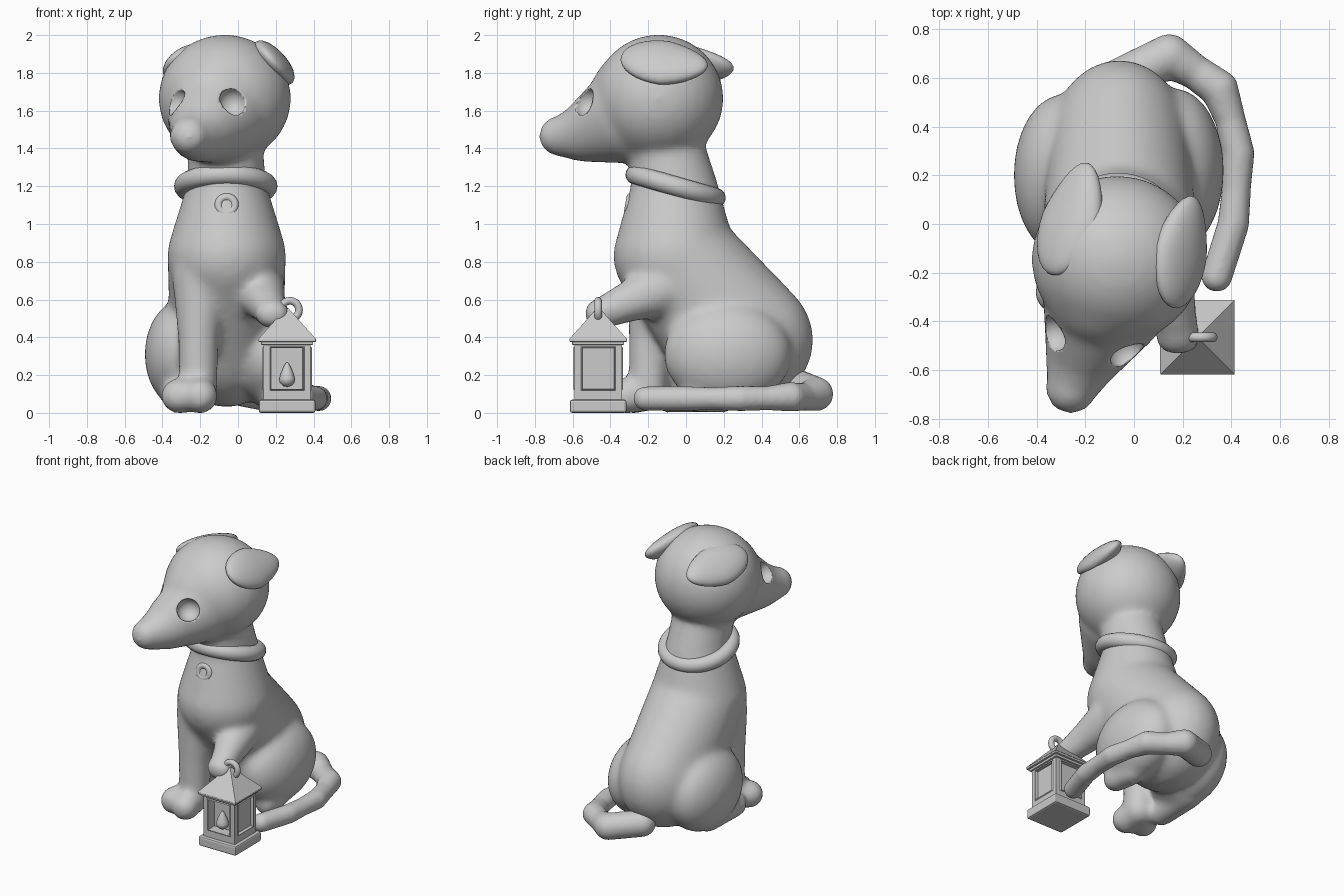
import bpy, bmesh, math
from mathutils import Vector, Matrix

if "Cube" in bpy.data.objects:
    bpy.data.objects.remove(bpy.data.objects["Cube"])

grey = bpy.data.materials.new("plain_grey")
grey.use_nodes = True
grey.diffuse_color = (0.6, 0.6, 0.6, 1)
grey.node_tree.nodes["Principled BSDF"].inputs["Base Color"].default_value = (0.6, 0.6, 0.6, 1)


def finish(name, bm, smooth=True):
    bmesh.ops.recalc_face_normals(bm, faces=bm.faces)
    for f in bm.faces:
        f.smooth = smooth
    mesh = bpy.data.meshes.new(name)
    bm.to_mesh(mesh)
    bm.free()
    mesh.materials.append(grey)
    obj = bpy.data.objects.new(name, mesh)
    bpy.context.collection.objects.link(obj)
    return obj


def ball(bm, centre, size):
    radii = (size,) * 3 if isinstance(size, float) else size
    m = Matrix.Translation(centre) @ Matrix.Diagonal((*radii, 1))
    return bmesh.ops.create_uvsphere(bm, u_segments=32, v_segments=18, radius=1, matrix=m)["verts"]


def chain(bm, *balls):
    """Wrap each neighbouring pair of balls in a convex skin."""
    if len(balls) == 1:
        ball(bm, *balls[0])
    for a, b in zip(balls, balls[1:]):
        part = bmesh.new()
        ball(part, *a)
        ball(part, *b)
        hull = bmesh.ops.convex_hull(part, input=part.verts)
        inside = [v for v in hull["geom_interior"] if isinstance(v, bmesh.types.BMVert)]
        bmesh.ops.delete(part, geom=inside, context="VERTS")
        bmesh.ops.recalc_face_normals(part, faces=part.faces)
        mesh = bpy.data.meshes.new("part")
        part.to_mesh(mesh)
        part.free()
        bm.from_mesh(mesh)
        bpy.data.meshes.remove(mesh)


def blend(name, chains, voxel, rounds):
    bm = bmesh.new()
    for c in chains:
        chain(bm, *c)
    obj = finish(name, bm)
    remesh = obj.modifiers.new("fuse", "REMESH")
    remesh.mode = "VOXEL"
    remesh.voxel_size = voxel
    remesh.use_smooth_shade = True
    soften = obj.modifiers.new("soften", "SMOOTH")
    soften.factor = 0.5
    soften.iterations = rounds
    return obj


def ring(name, centre, major, minor, turn):
    bpy.ops.mesh.primitive_torus_add(location=centre, rotation=turn, major_radius=major,
                                     minor_radius=minor, major_segments=48, minor_segments=16)
    obj = bpy.context.object
    obj.name = name
    obj.data.materials.append(grey)
    bpy.ops.object.shade_smooth()


def box(name, centre, size, bevel):
    bm = bmesh.new()
    bmesh.ops.create_cube(bm, size=1, matrix=Matrix.Translation(centre) @ Matrix.Diagonal((*size, 1)))
    mod = finish(name, bm, False).modifiers.new("bevel", "BEVEL")
    mod.width = bevel
    mod.segments = 2


# Body, head and legs fused into one soft skin
body = blend("body", [
    # neck, chest and rump
    [((-0.07, -0.13, 1.5), 0.195), ((-0.06, -0.06, 1.2), (0.21, 0.23, 0.12)),
     ((-0.06, -0.06, 0.83), (0.315, 0.325, 0.3)), ((-0.06, 0.29, 0.385), (0.3, 0.385, 0.355))],
    # haunches
    [((0.165, 0.22, 0.31), (0.205, 0.34, 0.28))],
    [((-0.29, 0.2, 0.31), (0.205, 0.335, 0.29))],
    # hind feet
    [((-0.31, 0.2, 0.09), 0.09), ((-0.32, -0.1, 0.085), 0.085)],
    [((0.18, 0.2, 0.09), 0.09), ((0.2, 0.05, 0.085), 0.085)],
    # standing front leg and toes
    [((-0.2, -0.16, 0.73), 0.15), ((-0.21, -0.195, 0.4), 0.108), ((-0.21, -0.2, 0.11), 0.102)],
    [((-0.23, -0.2, 0.1), 0.09), ((-0.315, -0.28, 0.09), 0.095)],
    [((-0.21, -0.2, 0.1), 0.09), ((-0.2, -0.32, 0.09), 0.095)],
    # raised front leg and paw
    [((0.1, -0.12, 0.66), 0.15), ((0.145, -0.3, 0.59), 0.108), ((0.18, -0.44, 0.53), 0.085)],
    [((0.18, -0.465, 0.525), (0.095, 0.075, 0.08))],
    # skull, brow, muzzle and nose
    [((-0.07, -0.145, 1.665), (0.352, 0.345, 0.338)), ((-0.11, -0.25, 1.66), 0.265)],
    [((-0.11, -0.29, 1.585), 0.265), ((-0.205, -0.53, 1.485), 0.158), ((-0.258, -0.675, 1.46), 0.1)],
    [((-0.258, -0.675, 1.465), 0.106)],
], 0.02, 16)

# Hollow eye sockets
bm = bmesh.new()
for spot in ((-0.03, -0.53, 1.645), (-0.335, -0.45, 1.645)):
    ball(bm, spot, 0.076)
cutter = finish("eye_socket_cutter", bm)
cutter.hide_render = True
cutter.hide_viewport = True
cut = body.modifiers.new("eye_sockets", "BOOLEAN")
cut.operation = "DIFFERENCE"
cut.object = cutter


# Ears: flattened drops laid along the skull
def ear(name, front, back, normal, width):
    front, back = Vector(front), Vector(back)
    along = (back - front).normalized()
    side = Vector(normal).cross(along).normalized()
    up = along.cross(side)
    turn = Matrix((side, along, up)).transposed().to_4x4()
    length = (back - front).length / 2
    bm = bmesh.new()
    for v in ball(bm, (0, 0, 0), (width, length, 0.065)):
        t = max(v.co.y / length, 0)
        v.co.x *= 1 - 0.25 * t
        v.co.z += 0.02 * t ** 2
    bm.transform(Matrix.Translation((front + back) / 2) @ turn)
    finish(name, bm)


ear("left_ear", (0.16, -0.345, 1.885), (0.225, 0.115, 1.82), (0.75, 0, 0.66), 0.145)
ear("right_ear", (-0.335, -0.21, 1.885), (-0.18, 0.245, 1.81), (-0.6, 0.1, 0.78), 0.145)

# Tail curling round the side, thicker at its joints
blend("tail", [[((-0.06, 0.59, 0.14), 0.09), ((0.145, 0.69, 0.1), 0.09), ((0.25, 0.625, 0.085), 0.072),
                ((0.35, 0.555, 0.085), 0.078), ((0.395, 0.43, 0.078), 0.063), ((0.428, 0.29, 0.076), 0.067),
                ((0.42, 0.14, 0.076), 0.06), ((0.408, 0, 0.076), 0.065),
                ((0.34, -0.215, 0.076), 0.064)]], 0.014, 4)

# Collar and chest ring
ring("collar", (-0.065, -0.055, 1.2), 0.222, 0.052, (math.radians(-16), 0, 0))
ring("chest_ring", (-0.06, -0.3, 1.1), 0.043, 0.022, (math.radians(80), 0, 0))

# Lantern
LX, LY = 0.26, -0.465
box("lantern_base", (LX, LY, 0.035), (0.3, 0.3, 0.07), 0.012)
box("lantern_trim", (LX, LY, 0.37), (0.275, 0.275, 0.02), 0.004)
box("lantern_eaves", (LX, LY, 0.384), (0.305, 0.305, 0.016), 0.004)

bm = bmesh.new()
bmesh.ops.create_cube(bm, size=1, matrix=Matrix.Translation((LX, LY, 0.22)) @ Matrix.Diagonal((0.25, 0.25, 0.3, 1)))
walls = [f for f in bm.faces if abs(f.normal.z) < 0.5]
bmesh.ops.inset_individual(bm, faces=walls, thickness=0.048)
for v in {v for f in walls for v in f.verts}:
    v.co.z = 0.235 + (v.co.z - 0.22)
bmesh.ops.inset_individual(bm, faces=walls, thickness=0.008, depth=0.006)
for f in walls:
    depth = 0.07 if f.normal.y < -0.5 else 0.022
    bmesh.ops.inset_individual(bm, faces=[f], thickness=0.004, depth=-depth)
finish("lantern_case", bm, False)

bm = bmesh.new()
bmesh.ops.create_cone(bm, cap_ends=True, segments=4, radius1=0.152 * math.sqrt(2), radius2=0.012, depth=0.16,
                      matrix=Matrix.Translation((LX, LY, 0.472)) @ Matrix.Rotation(math.pi / 4, 4, "Z"))
finish("lantern_roof", bm, False)
ring("lantern_handle", (0.275, LY, 0.545), 0.048, 0.02, (math.pi / 2, 0, 0))

bm = bmesh.new()
for v in ball(bm, (0, 0, 0), 0.042):
    if v.co.z > 0:
        t = v.co.z / 0.042
        v.co.x *= 1 - 0.5 * t
        v.co.y *= 1 - 0.5 * t
        v.co.z *= 2.1
bm.transform(Matrix.Translation((LX, LY - 0.085, 0.18)))
finish("flame", bm)
